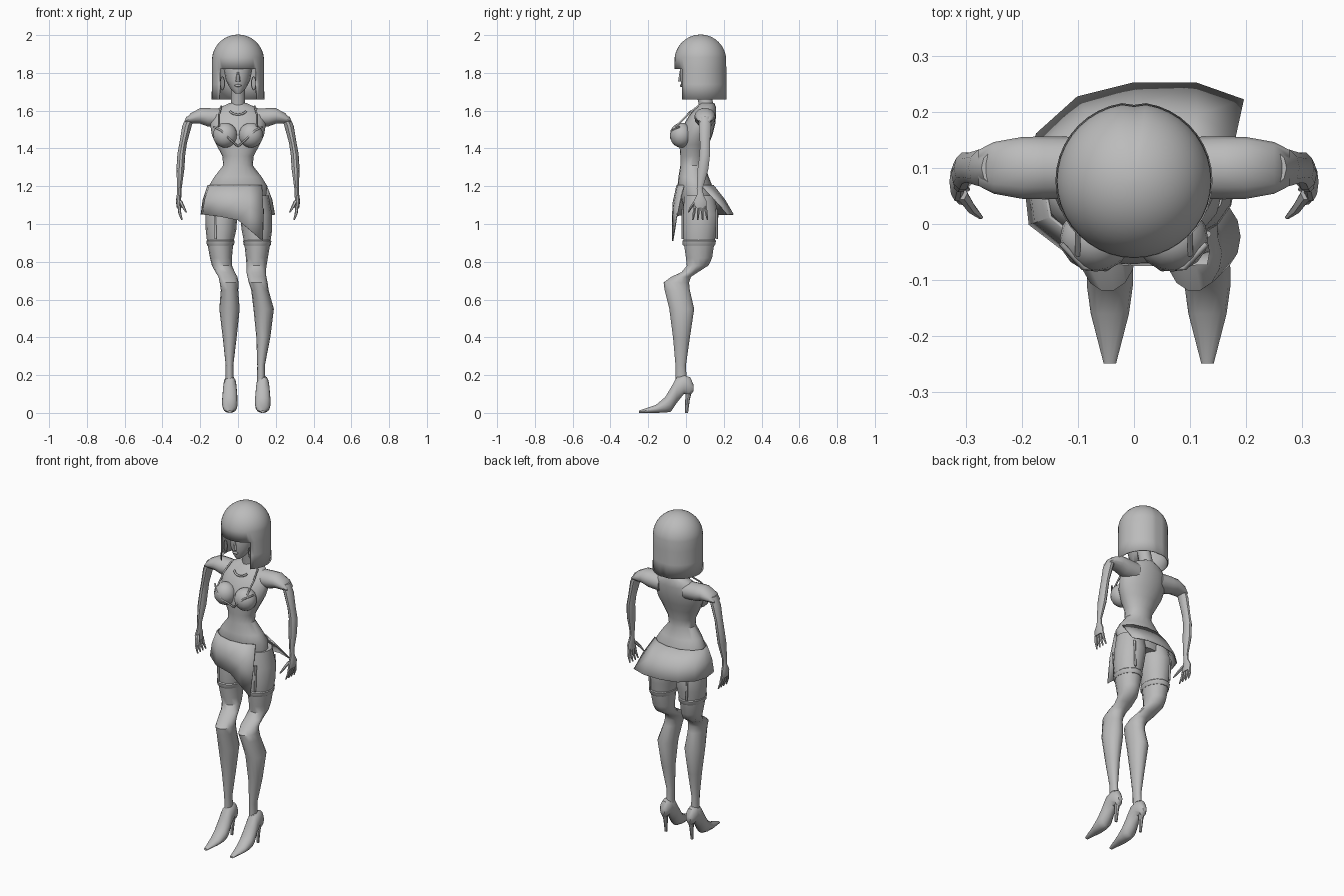
import bpy
import bmesh
import math
from mathutils import Vector

old = bpy.data.objects.get("Cube")
if old:
    bpy.data.objects.remove(old, do_unlink=True)

grey = bpy.data.materials.new("plain_grey")
grey.use_nodes = True
grey.diffuse_color = (0.5, 0.5, 0.5, 1)
grey.node_tree.nodes["Principled BSDF"].inputs["Base Color"].default_value = (0.5, 0.5, 0.5, 1)


def finish(name, bm, angle=40, thickness=0):
    """Turn a bmesh into a smooth shaded object, optionally as a thin shell."""
    bmesh.ops.recalc_face_normals(bm, faces=bm.faces)
    mesh = bpy.data.meshes.new(name)
    bm.to_mesh(mesh)
    bm.free()
    obj = bpy.data.objects.new(name, mesh)
    bpy.context.collection.objects.link(obj)
    mesh.materials.append(grey)
    bpy.ops.object.select_all(action='DESELECT')
    obj.select_set(True)
    bpy.context.view_layer.objects.active = obj
    bpy.ops.object.shade_smooth_by_angle(angle=math.radians(angle))
    if thickness:
        shell = obj.modifiers.new("shell", 'SOLIDIFY')
        shell.thickness = thickness
        shell.offset = 0
    return obj


def bridge(bm, rows, closed=True):
    """Join neighbouring rows of vertices with quads."""
    n = len(rows[0])
    for a, b in zip(rows, rows[1:]):
        for i in range(n if closed else n - 1):
            j = (i + 1) % n
            bm.faces.new((a[i], a[j], b[j], b[i]))


def loft(name, rings, axis='z', sides=14, angle=40):
    """Skin ellipses: each ring is (centre, first radius, second radius)."""
    u, v = {'z': ((1, 0, 0), (0, 1, 0)),
            'x': ((0, 1, 0), (0, 0, 1)),
            'y': ((1, 0, 0), (0, 0, 1))}[axis]
    u, v = Vector(u), Vector(v)
    bm = bmesh.new()
    rows = []
    for centre, ru, rv in rings:
        turns = [math.tau * i / sides for i in range(sides)]
        rows.append([bm.verts.new(Vector(centre) + u * ru * math.cos(t) + v * rv * math.sin(t))
                     for t in turns])
    bridge(bm, rows)
    bm.faces.new(rows[0])
    bm.faces.new(rows[-1])
    return finish(name, bm, angle)


def spans(x, rows):
    """Upright rings from (height, half width, front y, back y)."""
    return [((x, (f + b) / 2, z), w, (b - f) / 2) for z, w, f, b in rows]


def ball(name, centre, radii):
    bm = bmesh.new()
    bmesh.ops.create_uvsphere(bm, u_segments=16, v_segments=10, radius=1)
    bmesh.ops.scale(bm, vec=radii, verts=bm.verts)
    bmesh.ops.translate(bm, vec=centre, verts=bm.verts)
    return finish(name, bm, 60)


def cord(name, points, radius, cyclic=False):
    curve = bpy.data.curves.new(name, 'CURVE')
    curve.dimensions = '3D'
    curve.bevel_depth = radius
    curve.bevel_resolution = 1
    curve.use_fill_caps = True
    line = curve.splines.new('POLY')
    line.points.add(len(points) - 1)
    for p, co in zip(line.points, points):
        p.co = (*co, 1)
    line.use_cyclic_u = cyclic
    curve.materials.append(grey)
    obj = bpy.data.objects.new(name, curve)
    bpy.context.collection.objects.link(obj)


# Bobbed hair: domed shell, open over the face, with a groove down the back
bm = bmesh.new()
R, CY, N = 0.135, 0.077, 40
profile = [(R * math.sin(a), 1.865 + R * math.cos(a))
           for a in [math.radians(d) for d in range(3, 91, 8)]]
profile += [(R, 1.82), (R, 1.74), (R + .002, 1.658)]
rows = []
for r, z in profile:
    row = []
    for i in range(N):
        t = math.tau * i / N
        k = r * (0.965 if i == N // 2 else 1)
        row.append(bm.verts.new((k * math.sin(t), CY - k * math.cos(t), z)))
    rows.append(row)
bridge(bm, rows)
bm.faces.new(rows[0])
gone = [f for f in bm.faces if f.calc_center_median().z < 1.82
        and f.calc_center_median().y < CY - R * math.cos(math.radians(44))]
bmesh.ops.delete(bm, geom=gone, context='FACES')
finish("hair", bm, 30, 0.006)

# Head, face and neck
loft("head", spans(0, [(1.69, .014, -.01, .03), (1.715, .04, -.022, .07), (1.76, .064, -.03, .12),
                       (1.82, .076, -.035, .14), (1.9, .07, -.02, .14)]))
loft("nose", [((0, -.032, 1.755), .013, .012), ((0, -.028, 1.81), .005, .006)], sides=6)
ball("lips", (0, -.025, 1.733), (.018, .008, .007))
loft("neck", [((0, .115, 1.58), .05, .045), ((0, .105, 1.64), .036, .04), ((0, .075, 1.76), .036, .04)])

# Fitted bodice from hips to collar
loft("bodice", spans(0, [
    (1.08, .14, -.01, .15), (1.2, .155, -.045, .14), (1.25, .125, -.04, .12), (1.31, .078, -.03, .1),
    (1.36, .083, -.03, .105), (1.42, .115, -.035, .12), (1.47, .138, -.035, .14),
    (1.53, .148, -.01, .155), (1.58, .14, .02, .16), (1.615, .1, .055, .16),
    (1.64, .045, .075, .15)]), sides=20)

# Asymmetric skirt, open on the left side
hem = [(.13, -.07, .91), (.06, -.072, .97), (0, -.072, 1.02), (-.1, -.065, 1.04),
       (-.185, 0, 1.05), (-.195, .09, 1.05), (-.172, .16, 1.05), (-.1, .225, 1.05),
       (0, .25, 1.05), (.11, .25, 1.05), (.195, .22, 1.05)]
bm = bmesh.new()
top_row, mid_row, hem_row = [], [], []
for i, p in enumerate(hem):
    t = math.radians(-38 - 302 * i / (len(hem) - 1))
    top = Vector((.16 * math.cos(t), .048 + .097 * math.sin(t), 1.205))
    low = Vector(p)
    mid = top.lerp(low, .5) + Vector((math.cos(t), math.sin(t), 0)) * .008
    for row, co in ((top_row, top), (mid_row, mid), (hem_row, low)):
        row.append(bm.verts.new(co))
bridge(bm, [top_row, mid_row, hem_row], closed=False)
finish("skirt", bm, 40, 0.006)

# Necklace
arc = [math.radians(a) for a in range(200, 341, 20)]
cord("necklace", [(.045 * math.cos(a), .035 + .025 * math.sin(a), 1.605 + .025 * math.sin(a)) for a in arc], .006)

for s, side in ((-1, "right"), (1, "left")):
    # Bust, neckline edge, strap and earring
    ball(side + "_bust", (s * .068, -.025, 1.47), (.064, .06, .066))
    cord(side + "_neckline", [(s * .13, -.035, 1.515), (s * .09, -.078, 1.495),
                              (s * .05, -.08, 1.455), (0, -.04, 1.41)], .005)
    cord(side + "_strap", [(s * .088, .065, 1.625), (s * .1, .01, 1.58), (s * .1, -.055, 1.515)], .005)
    cord(side + "_earring", [(s * (.083 + .012 * math.cos(a)), .0, 1.745 + .035 * math.sin(a))
                             for a in [math.tau * i / 12 for i in range(12)]], .003, True)

    # Cap sleeve
    loft(side + "_sleeve", [((s * x, .1, z), ry, rz) for x, z, ry, rz in [
        (.08, 1.56, .055, .05), (.16, 1.565, .056, .05), (.2, 1.572, .055, .042),
        (.25, 1.56, .046, .028), (.277, 1.545, .032, .008)]], 'x')

    # Arm and palm
    loft(side + "_arm", [((s * x, y, z), rx, ry) for x, y, z, rx, ry in [
        (.25, .1, 1.57, .022, .03), (.27, .1, 1.52, .025, .034), (.29, .1, 1.43, .02, .028),
        (.3, .1, 1.37, .021, .029), (.305, .09, 1.29, .021, .03), (.31, .073, 1.19, .012, .017),
        (.312, .075, 1.155, .012, .018), (.315, .075, 1.12, .014, .036), (.312, .075, 1.085, .012, .034)]],
        sides=10)

    # Fingers and thumb
    for i in range(4):
        y = .048 + .018 * i
        tip = y - .012 + .008 * i
        loft(f"{side}_finger_{i + 1}", [((s * .312, y, 1.095), .009, .009),
             ((s * .308, (y + tip) / 2, 1.055), .008, .008), ((s * .296, tip, 1.02), .004, .004)], sides=6)
    loft(side + "_thumb", [((s * .308, .055, 1.125), .011, .013), ((s * .29, .028, 1.09), .009, .009),
                           ((s * .273, .012, 1.06), .004, .004)], sides=6)

    # Leg: height, right x, left x, half width, front y, back y
    leg = [(1.15, -.08, .085, .078, -.01, .15), (1.05, -.088, .095, .085, -.02, .175),
           (.97, -.09, .1, .081, -.02, .165), (.9, -.094, .102, .069, -.014, .152),
           (.82, -.09, .1, .058, -.002, .14), (.78, -.085, .098, .053, .003, .12),
           (.745, -.068, .096, .051, -.025, .065), (.72, -.053, .1, .05, -.08, .028),
           (.69, -.047, .107, .05, -.12, .018), (.65, -.045, .116, .046, -.115, .022),
           (.55, -.045, .136, .054, -.09, .045), (.4, -.044, .134, .037, -.07, .022),
           (.25, -.045, .122, .02, -.056, 0), (.17, -.045, .122, .021, -.055, .005)]
    loft(side + "_leg", [((r if s < 0 else l, (f + b) / 2, z), w, (b - f) / 2)
                         for z, r, l, w, f, b in leg])

    # Stocking band and garter straps
    x = -.093 if s < 0 else .102
    loft(side + "_stocking_band", spans(x, [(.885, .068, -.016, .153), (.89, .072, -.02, .157),
                                            (.91, .075, -.022, .161), (.915, .07, -.016, .157)]))
    for y, place in ((-.018, "front"), (.163, "back")):
        cord(f"{side}_{place}_garter", [(x + s * .03, y, 1.08), (x + s * .025, y, .92)], .006)

    # Pointed shoe and stiletto heel
    fx = -.043 if s < 0 else .131
    loft(side + "_shoe", [((fx, y, (lo + hi) / 2), w, (hi - lo) / 2) for y, lo, hi, w in [
        (.04, .115, .15, .014), (.022, .09, .19, .028), (-.01, .1, .2, .034), (-.05, .05, .19, .037),
        (-.08, .005, .135, .041), (-.11, 0, .085, .041), (-.16, 0, .042, .034), (-.249, 0, .012, .011)]], 'y')
    loft(side + "_heel", [((fx, .018, .14), .022, .02), ((fx, .008, .07), .012, .012),
                          ((fx, .003, 0), .008, .008)], sides=8)
